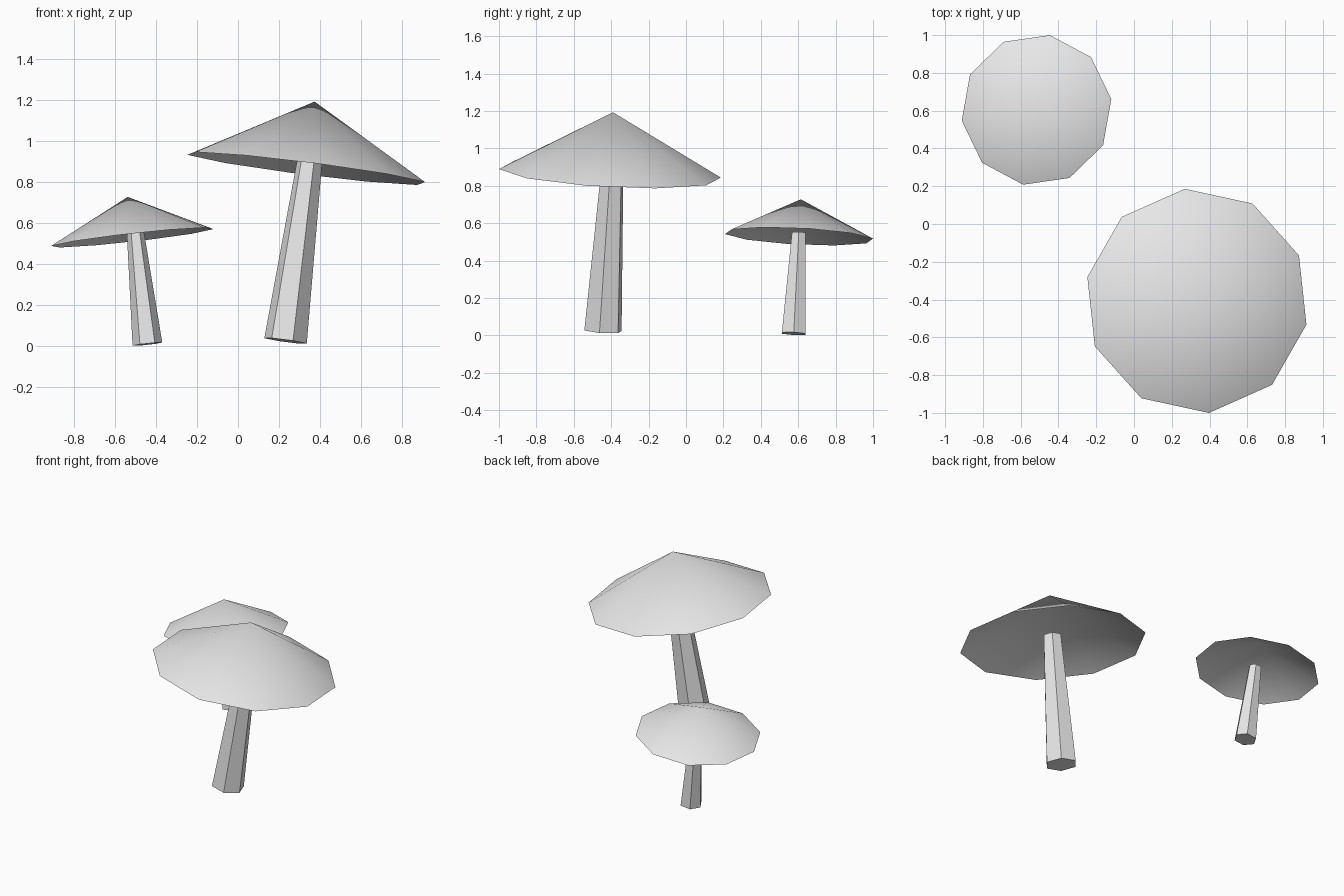
import bpy
import bmesh
import math
from mathutils import Matrix, Vector

cube = bpy.data.objects.get("Cube")
if cube:
    bpy.data.objects.remove(cube, do_unlink=True)

# Single plain grey
grey = bpy.data.materials.new("light_grey")
grey.use_nodes = True
colour = (0.8, 0.8, 0.8, 1.0)
grey.diffuse_color = colour
grey.node_tree.nodes["Principled BSDF"].inputs["Base Color"].default_value = colour


def add_ring(bm, centre, axis, radius, sides, phase):
    """Regular polygon of vertices, square to the axis."""
    tilt = Vector((0, 0, 1)).rotation_difference(axis)
    ring = []
    for i in range(sides):
        offset = Vector((radius, 0, 0))
        offset.rotate(Matrix.Rotation(phase + math.tau * i / sides, 3, 'Z'))
        offset.rotate(tilt)
        ring.append(bm.verts.new(centre + offset))
    return ring


def finish(bm, name):
    mesh = bpy.data.meshes.new(name)
    bm.to_mesh(mesh)
    bm.free()
    for face in mesh.polygons:
        face.use_smooth = True
    mesh.set_sharp_from_angle(angle=math.radians(30))
    mesh.materials.append(grey)
    bpy.context.collection.objects.link(bpy.data.objects.new(name, mesh))


def make_cap(name, rim_centre, apex, radius, phase):
    """Thin open cone, hollow underneath."""
    centre, tip = Vector(rim_centre), Vector(apex)
    bm = bmesh.new()
    ring = add_ring(bm, centre, tip - centre, radius, 10, math.radians(phase))
    top = bm.verts.new(tip)
    for i, v in enumerate(ring):
        bm.faces.new((v, ring[(i + 1) % len(ring)], top))
    finish(bm, name)


def make_stem(name, base, top, base_radius, top_radius, phase):
    """Tapered six-sided post with closed ends."""
    a, b = Vector(base), Vector(top)
    bm = bmesh.new()
    low = add_ring(bm, a, b - a, base_radius, 6, math.radians(phase))
    high = add_ring(bm, b, b - a, top_radius, 6, math.radians(phase))
    for i in range(6):
        j = (i + 1) % 6
        bm.faces.new((low[i], low[j], high[j], high[i]))
    bm.faces.new(low[::-1])
    bm.faces.new(high)
    finish(bm, name)


# Large mushroom
make_cap("large_cap", (0.333, -0.407, 0.867), (0.374, -0.39, 1.193), 0.597, 24)
make_stem("large_stem", (0.232, -0.444, 0.026), (0.35, -0.393, 0.905), 0.106, 0.062, -10)

# Small mushroom
make_cap("small_cap", (-0.516, 0.604, 0.53), (-0.538, 0.614, 0.728), 0.402, 8)
make_stem("small_stem", (-0.442, 0.576, 0.01), (-0.5, 0.603, 0.55), 0.073, 0.042, 0)
